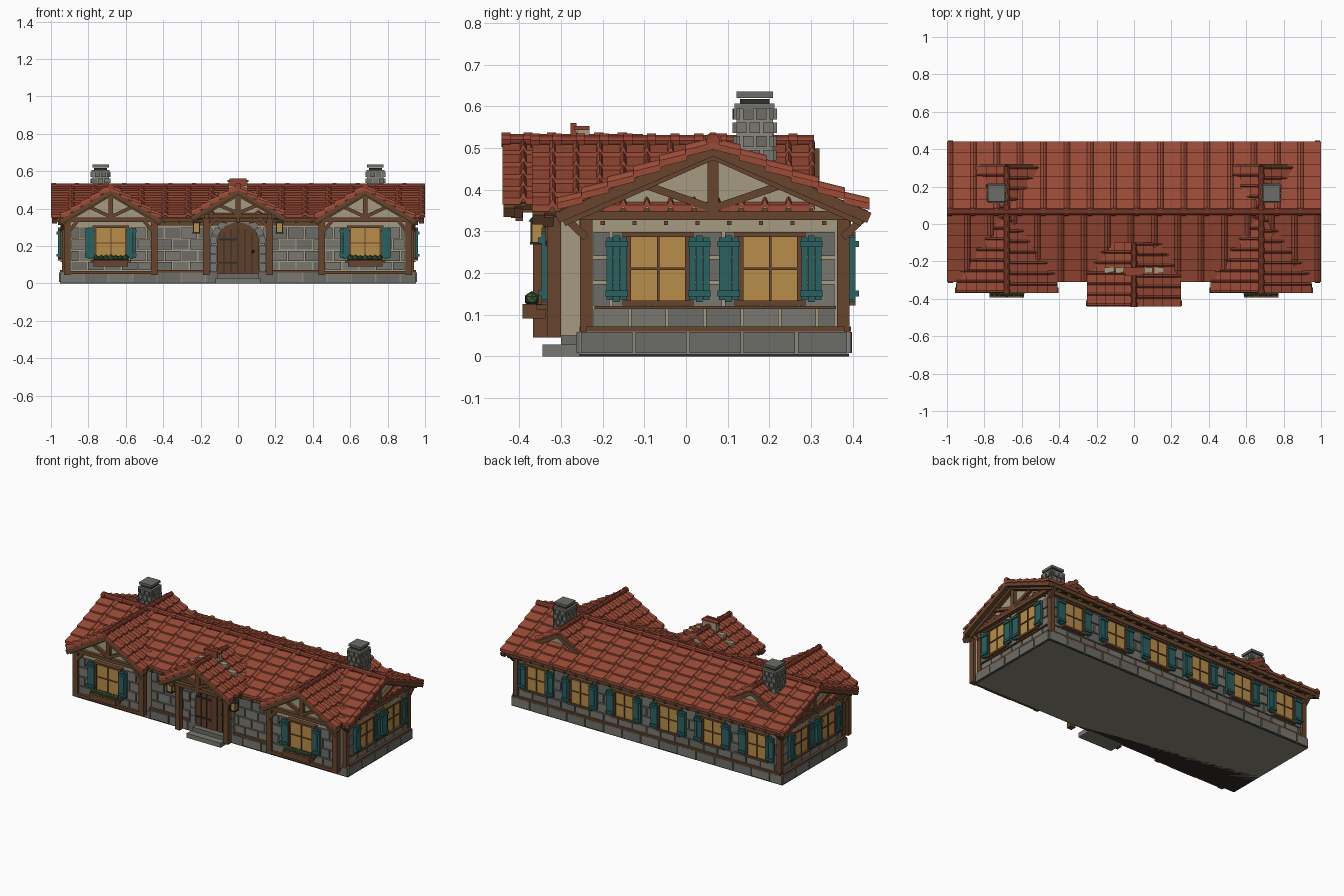
import bpy, bmesh, random
from math import pi, sin, cos, atan2, hypot, radians
from mathutils import Matrix, Vector

if "Cube" in bpy.data.objects:
    bpy.data.objects.remove(bpy.data.objects["Cube"])

random.seed(4)
T = lambda x, y, z=0: Matrix.Translation((x, y, z))
R = lambda deg, ax='Z': Matrix.Rotation(radians(deg), 4, ax)
I = Matrix.Identity(4)
COL = dict(tile=(.33, .07, .038), ridge=(.28, .055, .03), wood=(.135, .06, .026), door=(.12, .05, .025),
           stone=(.19, .185, .16), stone2=(.15, .15, .135), mortar=(.26, .25, .2), cream=(.38, .33, .22),
           teal=(.025, .12, .12), glass=(.48, .27, .07), green=(.05, .11, .04), dark=(.03, .025, .022))
parts = {}  # part name -> (bmesh, colour name)

def bm_of(name, col):
    return parts.setdefault(name, (bmesh.new(), col))[0]

# In every wall frame M: u runs along the wall, -v points outwards, z is up
def box(name, col, size, loc, M=I, tilt=0):
    S = Matrix.Diagonal((*size, 1))
    bmesh.ops.create_cube(bm_of(name, col), size=1,
                          matrix=M @ T(*loc) @ Matrix.Rotation(tilt, 4, 'Y') @ S)

def beam(name, col, a, b, w, d, v, M=I):
    du, dz = b[0] - a[0], b[1] - a[1]
    box(name, col, (hypot(du, dz), d, w), ((a[0] + b[0]) / 2, v, (a[1] + b[1]) / 2), M, -atan2(dz, du))

def prism(name, col, pts, v0, v1, M=I):
    bm = bm_of(name, col)
    A, B = [[bm.verts.new(M @ Vector((u, v, z))) for u, z in pts] for v in (v0, v1)]
    bm.faces.new(A); bm.faces.new(B[::-1])
    for i in range(len(pts)):
        j = (i + 1) % len(pts)
        bm.faces.new((A[j], A[i], B[i], B[j]))

def tiles(name, M, L, run, drop, cols, rows):
    # overlapping rows of pantiles: a flat pan with a raised roll on one edge
    bm = bm_of(name, 'tile')
    prof = [(0, 0), (.74, 0), (.80, .009), (.87, .013), (.94, .009)]
    us = [((c + t) * L / cols, h) for c in range(cols) for t, h in prof] + [(L, 0)]
    for r in range(rows):
        g = []
        for s, lift in ((r / rows, 0), ((r + 1.06) / rows if r < rows - 1 else 1, .011)):
            for thick in (0, .016):
                g.append([bm.verts.new(M @ Vector((u, -run * s, -drop * s + lift + h - thick))) for u, h in us])
        tb, bb, tf, bf = g
        for i in range(len(us) - 1):
            for p, q in ((tb, tf), (tf, bf), (bf, bb)):
                bm.faces.new((p[i], q[i], q[i + 1], p[i + 1]))
        for i in (0, -1):
            bm.faces.new((tb[i], bb[i], bf[i], tf[i]))

def ridge(name, M, L, n, r=.017):
    bm = bm_of(name, 'ridge')
    for i in range(n):
        for rad, ln, off in ((r, L / n, .5), (r + .004, .022, .12)):
            bmesh.ops.create_cone(bm, cap_ends=True, segments=10, radius1=rad, radius2=rad, depth=ln,
                                  matrix=M @ T(max(ln / 2, (i + off) * L / n), 0) @ R(90, 'Y'))

def stones(name, M, u0, u1, z0, heights, w):
    for k, h in enumerate(heights):
        u = u0 - (w / 2 if k % 2 else 0)
        while u < u1 - .01:
            a, b = max(u, u0), min(u + w, u1)
            u += w
            if b - a > .015:
                c = random.choice(('stone', 'stone2'))
                box(name + ('_light' if c == 'stone' else '_dark'), c, (b - a - .007, .012, h - .007),
                    ((a + b) / 2, -.001 - random.random() * .002, z0 + h / 2), M)
        z0 += h

def truss(name, M, half, z0, z1, v, king=True, over=.03):
    k = (z1 - z0) / half
    for s in (1, -1):
        beam(name, 'wood', (0, z1), (s * (half + over), z0 - k * over), .026, .028, v - .006, M)
        if king:
            beam(name, 'wood', (s * .01, z0 + .02), (s * half * .5, z0 + (z1 - z0) * .5), .018, .02, v, M)
    if king:
        box(name, 'wood', (2 * half, .026, .022), (0, v, z0), M)
        box(name, 'wood', (.026, .024, z1 - z0), (0, v, (z0 + z1) / 2), M)

def window(M, u, z, w, h):
    box('window_glass', 'glass', (w, .02, h), (u, -.01, z), M)
    for s in (1, -1):
        box('window_frames', 'wood', (.011, .03, h + .01), (u + s * w / 2, -.012, z), M)
        box('window_frames', 'wood', (w + .03, .036, .012), (u, -.014, z + s * h / 2), M)
        c = u + s * (w / 2 + .029)
        for i in (-1, 0, 1):     # shutter planks and rails
            box('shutters', 'teal', (.0155, .016, h - (.006 if i == 0 else .014)), (c + i * .0165, -.024, z), M)
            if i:
                box('shutters', 'teal', (.054, .012, .014), (c, -.034, z + i * h * .36), M)
    box('window_frames', 'wood', (.006, .026, h), (u, -.012, z), M)
    box('window_frames', 'wood', (w, .026, .006), (u, -.012, z), M)

# Plinth and body
box('plinth', 'mortar', (1.9, .645, .06), (0, .0675, .03))
box('base_slab', 'dark', (1.902, .647, .006), (0, .0675, .003))
box('house_walls', 'cream', (1.86, .61, .285), (0, .07, .1925))
front, back = T(0, -.235), T(0, .375) @ R(180)
sides = [(s, T(s * .93, 0) @ R(s * 90)) for s in (1, -1)]
rows = [.05, .06, .06, .065]
for M, a, b in ((T(0, -.254), -.953, .953), (T(0, .389) @ R(180), -.953, .953)):
    stones('plinth_stones', M, a, b, .004, [.058], .13)
stones('wall_stones', back, -.91, .91, .067, rows, .1)
stones('wall_stones', front, -.44, -.13, .067, rows, .09)
stones('wall_stones', front, .13, .44, .067, rows, .09)
for x0 in (-.775, -.465, -.155, .155, .465, .775):
    window(back, x0, .21, .135, .165)
for M in (front, back):
    for z, h in ((.065, .012), (.322, .026)):
        box('wall_beams', 'wood', (1.87, .03, h), (0, -.006, z), M)

# Side walls with windows and timbered gable
for s, M in sides:
    y = s * .07
    a, b = sorted((s * -.225, s * .36))
    stones('plinth_stones', T(s * .949, 0) @ R(s * 90), *sorted((s * -.255, s * .39)), .004, [.058], .13)
    stones('wall_stones', M, a, b, .067, rows, .09)
    box('wall_beams', 'wood', (.62, .03, .012), (y, -.008, .066), M)
    box('wall_beams', 'wood', (.58, .02, .008), (y, -.008, .117), M)
    for yc in (-.067, .202):
        window(M, s * yc, .21, .14, .165)
    for i in range(8):
        box('beam_pegs', 'wood', (.01, .03, .01), (s * (-.2 + i * .076), 0, .32), M)
    G = M @ T(s * .065, 0)
    prism('gable_panels', 'cream', [(-.34, .335), (.34, .335), (0, .48)], 0, .03, G)
    truss('gable_timbers', G, .33, .338, .485, -.012)
    truss('bargeboards', G, .345, .345, .494, -.045, False)
    for yp, o in ((-.24, -1), (.377, 1)):
        box('corner_posts', 'wood', (.03, .03, .285), (s * yp, .004, .19), M)
        beam('eave_brackets', 'wood', (s * yp, .285), (s * (yp + o * .055), .338), .018, .02, -.01, M)

# Main roof, deck, rafters and ridge
tiles('main_roof_tiles', T(-1, .065, .512), 2, .375, .155, 16, 6)
tiles('main_roof_tiles', T(1, .065, .512) @ R(180), 2, .375, .155, 16, 6)
ridge('main_ridge', T(-1, .065, .517), 2, 16)
C = T(0, .065) @ R(90)
for s in (1, -1):
    beam('roof_deck', 'wood', (0, .497), (s * .37, .344), .012, 1.98, 0, C)
    box('eave_beams', 'wood', (1.96, .018, .018), (0, .065 + s * .362, .338))
    for i in range(25):
        beam('rafter_tails', 'wood', (s * .29, .365), (s * .372, .331), .016, .016, -.94 + i * 1.88 / 24, C)

# A cross-gable roof: slopes, deck, ridge and front bargeboards
def gable_roof(name, x, y0, y1, half, drop, apex, cols):
    L = y1 - y0
    tiles(name + '_tiles', T(x, y0, apex) @ R(90), L, half, drop, cols, 5)
    tiles(name + '_tiles', T(x, y1, apex) @ R(-90), L, half, drop, cols, 5)
    ridge(name + '_ridge', T(x, y0 - .003, apex + .006) @ R(90), L, cols, .014)
    for s in (1, -1):
        beam(name + '_deck', 'wood', (0, apex - .016), (s * half * .98, apex - .016 - drop * .98), .012, L - .01,
             (y0 + y1) / 2, T(x, 0))
    truss(name + '_bargeboards', T(x, y0), half - .03, apex - .024 - drop * (half - .03) / half, apex - .024,
          .022, False)

# Front wings with window boxes, one per side
for s in (1, -1):
    x = s * .68
    W = T(x, -.315)
    gable_roof('wing_roof', x, -.37, .31, .27, .16, .512, 12)
    box('wing_walls', 'cream', (.47, .1, .285), (0, .05, .1925), W)
    stones('wall_stones', W, -.215, .215, .067, rows, .09)
    prism('gable_panels', 'cream', [(-.245, .335), (.245, .335), (0, .482)], -.002, .05, W)
    truss('gable_timbers', W, .235, .34, .48, -.01)
    prism('gable_panels', 'cream', [(-.17, .38), (.17, .38), (0, .485)], 0, .03, T(x, .29) @ R(180))
    truss('rear_bargeboards', T(x, .3) @ R(180), .17, .386, .488, 0, False, 0)
    for t in (1, -1):
        box('wing_posts', 'wood', (.034, .034, .29), (t * .232, -.002, .19), W)
        beam('wing_braces', 'wood', (t * .232, .27), (t * .18, .33), .018, .02, -.012, W)
    box('wing_sills', 'wood', (.5, .034, .018), (0, -.002, .058), W)
    window(W, 0, .215, .165, .175)
    box('flower_boxes', 'wood', (.185, .055, .034), (0, -.05, .108), W)
    box('flower_boxes', 'wood', (.215, .03, .012), (0, -.03, .118), W)
    for i in range(7):
        bmesh.ops.create_icosphere(bm_of('box_plants', 'green'), subdivisions=1, radius=.015 + random.random() * .005,
                                   matrix=W @ T(-.078 + i * .026, -.055, .137))
    # Chimney
    K = T(s * .735, .165)
    box('chimney_core', 'mortar', (.088, .088, .22), (0, 0, .49), K)
    for q in range(4):
        stones('chimney_stones', K @ R(90 * q) @ T(0, -.044), -.048, .048, .40, [.033] * 6, .032)
    for w, z, h, c in ((.096, .6, .014, 'stone'), (.07, .612, .012, 'dark'), (.088, .6275, .015, 'stone2')):
        box('chimney_cap_' + c, c, (w, w, h), (0, 0, z), K)

# Porch roof, posts and truss
gable_roof('porch_roof', 0, -.44, -.10, .25, .145, .514, 6)
P = T(0, -.40)
truss('porch_truss', P, .21, .36, .478, 0)
box('porch_truss', 'wood', (.018, .018, .05), (0, 0, .35), P)
prism('gable_panels', 'cream', [(-.22, .335), (.22, .335), (0, .49)], -.27, -.22)
for s in (1, -1):
    box('porch_posts', 'wood', (.034, .034, .32), (s * .17, -.35, .205))
    beam('porch_braces', 'wood', (s * .17, .29), (s * .11, .355), .018, .022, -.35)
    for x in (.17, .225):
        box('porch_beams', 'wood', (.026, .19, .024), (s * x, -.335, .357))
    # Hanging lantern
    L = T(s * .222, -.355)
    box('lantern_glass', 'glass', (.03, .03, .052), (0, 0, .298), L)
    for a in (-.016, .016):
        for b in (-.016, .016):
            box('lantern_frames', 'dark', (.005, .005, .056), (a, b, .298), L)
    box('lantern_frames', 'dark', (.04, .04, .006), (0, 0, .271), L)
    box('lantern_frames', 'dark', (.05, .008, .008), (-s * .025, 0, .342), L)
    bmesh.ops.create_cone(bm_of('lantern_frames', 'dark'), cap_ends=True, segments=4, radius1=.033, radius2=.004,
                          depth=.024, matrix=L @ T(0, 0, .336) @ R(45))
box('porch_truss', 'wood', (.37, .026, .024), (0, -.35, .36))

# Stepped parapet breaking through the porch roof
for u in (-.13, -.07, 0, .07, .13):
    top = .545 if u == 0 else .53 - .6 * abs(u)
    box('parapet', 'cream', (.1 if u == 0 else .06, .03, .1), (u, -.247, top - .05))
box('parapet_cap', 'ridge', (.09, .014, .04), (0, -.27, .54))
box('parapet_cap', 'ridge', (.11, .036, .01), (0, -.25, .548))

# Arched door, stone surround and steps
def arch(r, z0, zs):
    return [(-r, z0), (r, z0)] + [(r * cos(i * pi / 12), zs + r * sin(i * pi / 12)) for i in range(13)]
prism('door_surround', 'mortar', arch(.143, .05, .205), -.018, .01, front)
prism('door_leaf', 'door', arch(.112, .05, .215), -.028, 0, front)
for i in range(9):
    a = (i + .5) * pi / 9
    box('surround_stones', 'stone', (.034, .03, .042), (.132 * cos(a), -.015, .21 + .132 * sin(a)), front, -a)
for s in (1, -1):
    for k in range(3):
        box('surround_stones', 'stone', (.034, .03, .046), (s * .132, -.015, .083 + k * .05), front)
for u in (-.075, -.037, 0, .037, .075):
    box('door_grooves', 'dark', (.004, .004, .255 - abs(u) * .5), (u, -.028, .182 - abs(u) * .25), front)
for z in (.11, .235):
    box('door_hinges', 'dark', (.1, .006, .01), (-.055, -.031, z), front)
bmesh.ops.create_icosphere(bm_of('door_hinges', 'dark'), subdivisions=1, radius=.009, matrix=front @ T(.08, -.035, .17))
box('lower_step', 'stone', (.24, .1, .028), (0, -.295, .014))
box('upper_step', 'stone2', (.22, .06, .024), (0, -.27, .04))

# Turn every part into an object
for name, (bm, col) in parts.items():
    bmesh.ops.recalc_face_normals(bm, faces=bm.faces)
    me = bpy.data.meshes.new(name)
    bm.to_mesh(me); bm.free()
    mat = bpy.data.materials.get(col) or bpy.data.materials.new(col)
    mat.diffuse_color = (*COL[col], 1)
    mat.use_nodes = True
    mat.node_tree.nodes["Principled BSDF"].inputs["Base Color"].default_value = mat.diffuse_color
    me.materials.append(mat)
    bpy.context.collection.objects.link(bpy.data.objects.new(name, me))
